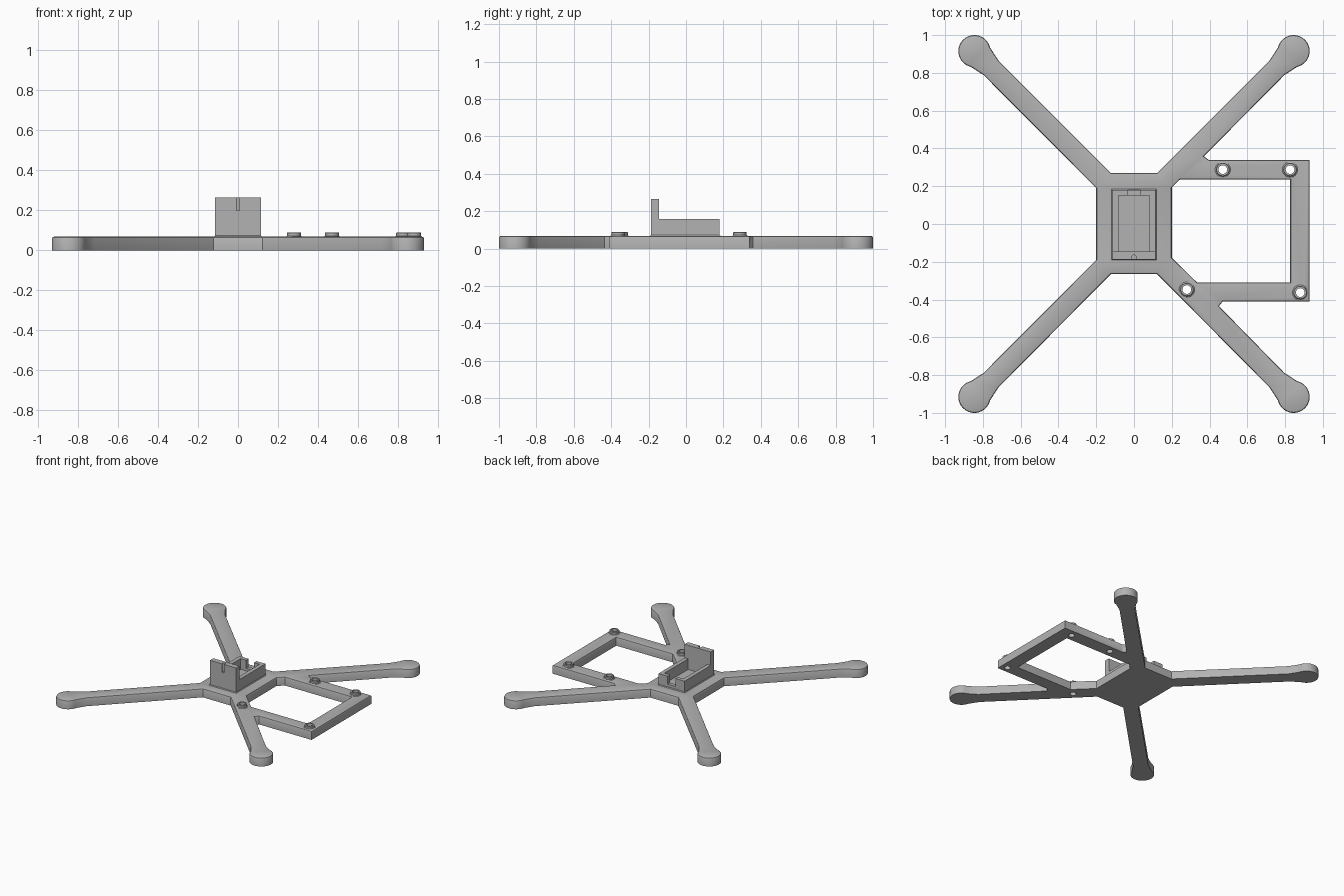
import bpy
import bmesh
from math import cos, sin, radians, pi
from mathutils import Vector

if "Cube" in bpy.data.objects:
    bpy.data.objects.remove(bpy.data.objects["Cube"])

grey = bpy.data.materials.new("plain grey plastic")
grey.use_nodes = True
colour = (0.45, 0.45, 0.45, 1)
grey.diffuse_color = colour
grey.node_tree.nodes["Principled BSDF"].inputs["Base Color"].default_value = colour

TOP = 0.068


def finish(name, bm, smooth=True):
    bmesh.ops.recalc_face_normals(bm, faces=bm.faces)
    mesh = bpy.data.meshes.new(name)
    bm.to_mesh(mesh)
    bm.free()
    mesh.materials.append(grey)
    obj = bpy.data.objects.new(name, mesh)
    bpy.context.collection.objects.link(obj)
    bpy.ops.object.select_all(action="DESELECT")
    obj.select_set(True)
    bpy.context.view_layer.objects.active = obj
    if smooth:
        bpy.ops.object.shade_smooth_by_angle(angle=radians(35))
    return obj


def inset(points, d):
    """Move an outline to its left by d with mitred corners."""
    out = []
    for i, p in enumerate(points):
        a = (p - points[i - 1]).normalized()
        b = (points[(i + 1) % len(points)] - p).normalized()
        na, nb = Vector((-a.y, a.x)), Vector((-b.y, b.x))
        out.append(p + (na + nb) * d / (1 + na.dot(nb)))
    return out


def circle(x, y, r, steps=24):
    return [Vector((x + r * cos(2 * pi * i / steps), y - r * sin(2 * pi * i / steps)))
            for i in range(steps)]


def ring(bm, points, z):
    verts = [bm.verts.new((p.x, p.y, z)) for p in points]
    return verts, [bm.edges.new((v, verts[(i + 1) % len(verts)])) for i, v in enumerate(verts)]


def bridge(bm, low, high):
    for i in range(len(low)):
        j = (i + 1) % len(low)
        bm.faces.new((low[i], low[j], high[j], high[i]))


def arm(sx, sy):
    """Outline of an arm end: flare, round motor pad, flare."""
    c = Vector((0.845 * sx, 0.915 * sy))
    d = Vector((sx, sy)).normalized()
    n = Vector((-d.y, d.x))
    arc = [radians(-122 + 244 * i / 32) for i in range(33)]
    return ([c - d * 0.125 - n * 0.055]
            + [c + (d * cos(a) + n * sin(a)) * 0.085 for a in arc]
            + [c - d * 0.125 + n * 0.055])


def pts(*pairs):
    return [Vector(p) for p in pairs]


# Frame: hub, four arms and side bracket in one outline
outline = (pts((0.93, -0.41), (0.93, 0.34), (0.395, 0.34), (0.37, 0.358)) + arm(1, 1)
           + pts((0.122, 0.27), (-0.122, 0.27)) + arm(-1, 1)
           + pts((-0.2, 0.19), (-0.2, -0.19)) + arm(-1, -1)
           + pts((-0.122, -0.265), (0.122, -0.265)) + arm(1, -1)
           + pts((0.45, -0.435), (0.47, -0.41)))
window = pts((0.2, -0.178), (0.2, 0.193), (0.244, 0.236),
             (0.827, 0.236), (0.827, -0.31), (0.334, -0.31))
bolts = [(0.47, 0.288), (0.826, 0.288), (0.28, -0.347), (0.88, -0.363)]
HOLE = 0.023

bm = bmesh.new()
floor_edges, top_edges = [], []
loops = [(outline, 1), (window, 1)] + [(circle(x, y, HOLE), 0) for x, y in bolts]
for points, rounding in loops:
    steps = [(0, 0), (0, TOP - 0.01), (0.003, TOP - 0.003), (0.01, TOP)]
    if not rounding:
        steps = [(0, 0), (0, TOP)]
    previous = None
    for d, z in steps:
        verts, edges = ring(bm, inset(points, d) if d else points, z)
        if previous:
            bridge(bm, previous, verts)
        else:
            floor_edges += edges
        previous = verts
    top_edges += edges
for edges, z in ((floor_edges, -1), (top_edges, 1)):
    bmesh.ops.triangle_fill(bm, edges=edges, use_beauty=True, normal=(0, 0, z))
finish("frame", bm)

# Raised bolt collars with open bores
for k, (x, y) in enumerate(bolts):
    bm = bmesh.new()
    profile = [(HOLE, TOP), (HOLE, 0.09), (0.033, 0.09), (0.036, 0.086),
               (0.036, TOP + 0.004), (0.041, TOP)]
    rings = [ring(bm, circle(x, y, r), z)[0] for r, z in profile]
    for low, high in zip(rings, rings[1:]):
        bridge(bm, low, high)
    finish(f"bolt_collar_{k + 1}", bm)


def prism(name, points, z0, z1, taper=0):
    """Upright solid from a plan outline, optionally narrowed at the top."""
    bm = bmesh.new()
    low = ring(bm, points, z0)[0]
    high = ring(bm, inset(points, taper) if taper else points, z1)[0]
    bridge(bm, low, high)
    bm.faces.new(low)
    bm.faces.new(high)
    return finish(name, bm, False)


def block(name, x0, x1, y0, y1, z0, z1, taper=0):
    return prism(name, pts((x0, y0), (x1, y0), (x1, y1), (x0, y1)), z0, z1, taper)


# Open tray on the hub
W, FRONT, BACK, RIM = 0.114, -0.187, 0.18, 0.158
block("tray_foot", -W - 0.006, W + 0.006, FRONT - 0.006, BACK + 0.006, TOP - 0.002, TOP + 0.006, 0.006)
for side, s in (("left", 1), ("right", -1)):
    x0, x1 = sorted((s * 0.083, s * W))
    block(f"tray_wall_{side}", x0, x1, -0.145, BACK, TOP, RIM)
    x0, x1 = sorted((s * 0.035, s * 0.083))
    block(f"tray_back_{side}", x0, x1, 0.15, BACK, TOP, RIM)
block("tray_back_sill", -0.035, 0.035, 0.15, BACK, TOP, 0.095)

# Tall front wall, grooved at the top
block("front_wall", -W, W, FRONT, -0.145, TOP, 0.198)
groove = [Vector((0.013 * cos(a), -0.177 + 0.013 * sin(a)))
          for a in (radians(230 - 280 * i / 14) for i in range(15))]
prism("front_wall_top", pts((-W, FRONT)) + groove
      + pts((W, FRONT), (W, -0.145), (-W, -0.145)), 0.198, 0.265)
